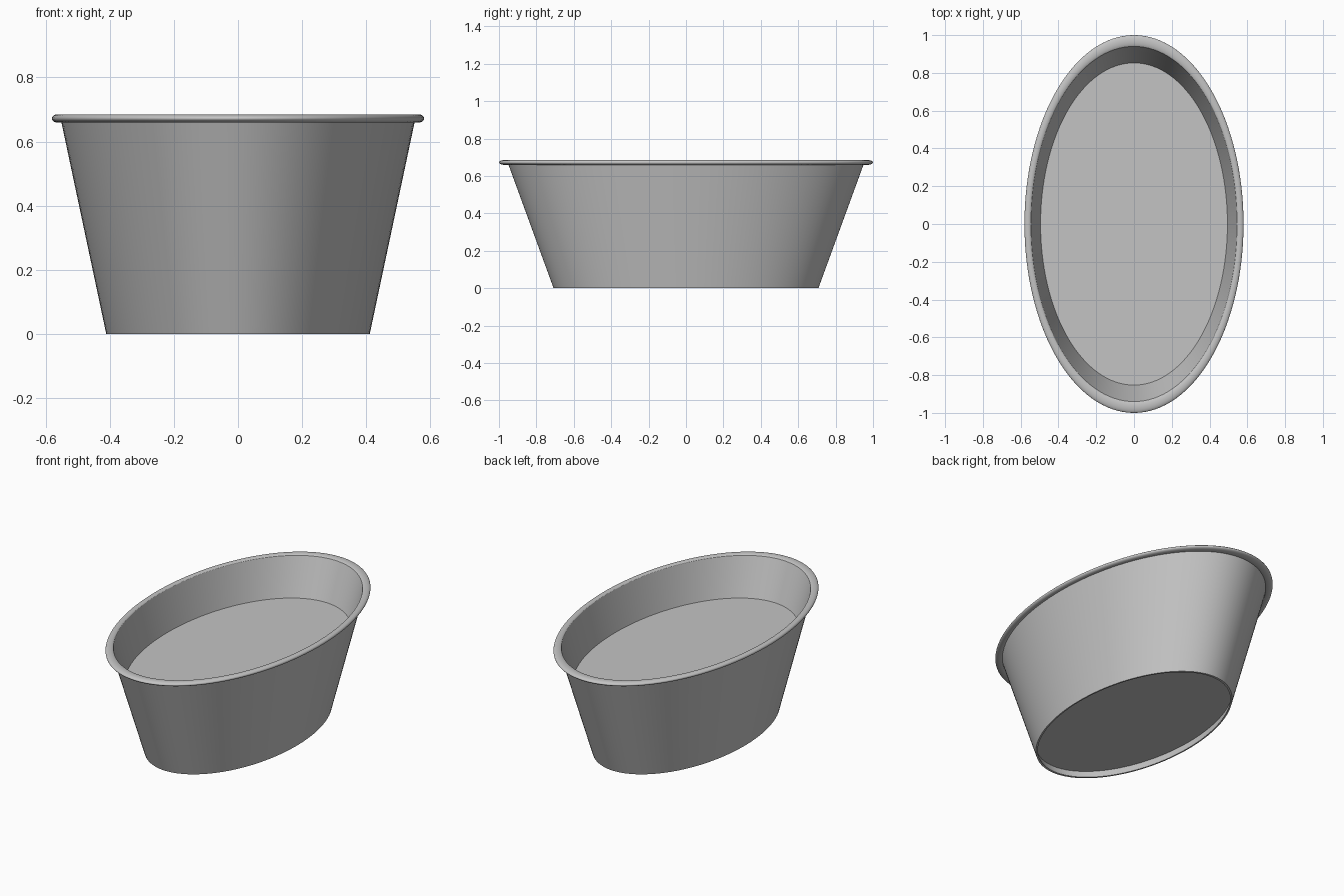
import bpy
import bmesh
from math import sin, cos, radians, pi
from mathutils import Matrix, Vector

cube = bpy.data.objects.get("Cube")
if cube:
    bpy.data.objects.remove(cube, do_unlink=True)

SEGMENTS = 128
OVAL = 0.58          # width of the tub relative to its length

grey = bpy.data.materials.new("plain grey")
grey.use_nodes = True
colour = (0.55, 0.55, 0.55, 1)
grey.diffuse_color = colour
grey.node_tree.nodes["Principled BSDF"].inputs["Base Color"].default_value = colour


def rim_points(start, end, step):
    """Flattened bead section, from the inner lip over the top to the underside."""
    return [(0.968 + 0.032 * cos(radians(a)), 0.672 + 0.013 * sin(radians(a)))
            for a in range(start, end - 1, -step)]


# Half section (radius along the length, height): floor, rim, wall, recessed foot
profile = [(0, 0.45), (0.853, 0.45)]
profile += rim_points(150, -125, 5)
profile += [(0.708, 0), (0.694, 0), (0.71, 0.045), (0, 0.045)]

# Spin the section and squash it into an oval
bm = bmesh.new()
verts = [bm.verts.new((0, r, z)) for r, z in profile]
edges = [bm.edges.new(pair) for pair in zip(verts, verts[1:])]
bmesh.ops.spin(bm, geom=verts + edges, cent=(0, 0, 0), axis=(0, 0, 1),
               angle=2 * pi, steps=SEGMENTS)
bmesh.ops.remove_doubles(bm, verts=bm.verts, dist=0.0001)
bmesh.ops.transform(bm, matrix=Matrix.Scale(OVAL, 4, Vector((1, 0, 0))), verts=bm.verts)
bmesh.ops.recalc_face_normals(bm, faces=bm.faces)

mesh = bpy.data.meshes.new("oval_tub")
bm.to_mesh(mesh)
bm.free()
mesh.materials.append(grey)

tub = bpy.data.objects.new("oval_tub", mesh)
bpy.context.collection.objects.link(tub)
bpy.ops.object.select_all(action="DESELECT")
tub.select_set(True)
bpy.context.view_layer.objects.active = tub
bpy.ops.object.shade_smooth_by_angle(angle=radians(25))
